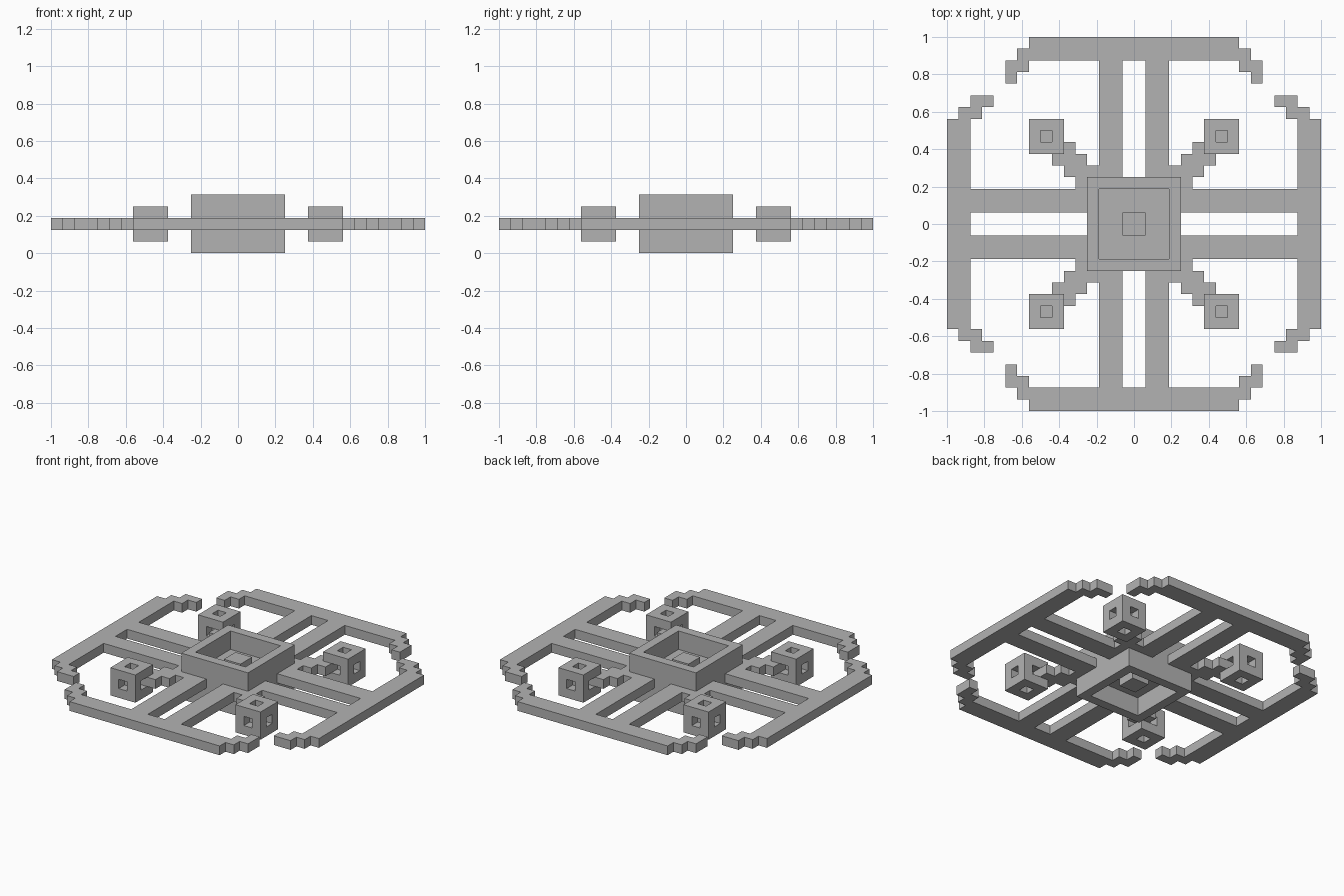
import bpy
import bmesh
from mathutils import Matrix, Vector

U = 1 / 16  # one block of the grid

default_cube = bpy.data.objects.get("Cube")
if default_cube:
    bpy.data.objects.remove(default_cube, do_unlink=True)

grey = bpy.data.materials.new("plain_grey")
grey.use_nodes = True
colour = (0.45, 0.45, 0.45, 1)
grey.diffuse_color = colour
grey.node_tree.nodes["Principled BSDF"].inputs["Base Color"].default_value = colour


def finish(bm, name):
    bmesh.ops.recalc_face_normals(bm, faces=bm.faces[:])
    mesh = bpy.data.meshes.new(name)
    bm.to_mesh(mesh)
    bm.free()
    mesh.materials.append(grey)
    obj = bpy.data.objects.new(name, mesh)
    bpy.context.collection.objects.link(obj)
    return obj


def plate(name, rects):
    """Flat plate from grid rectangles, repeated in four quarter turns."""
    cells = set()
    for x0, y0, x1, y1 in rects:
        for x in range(x0, x1):
            for y in range(y0, y1):
                for turn in range(4):
                    cells.add((x, y))
                    x, y = -y - 1, x
    bm = bmesh.new()
    for x, y in sorted(cells):
        corners = [(x, y), (x + 1, y), (x + 1, y + 1), (x, y + 1)]
        bm.faces.new([bm.verts.new((a * U, b * U, 2 * U)) for a, b in corners])
    bmesh.ops.remove_doubles(bm, verts=bm.verts[:], dist=U / 100)
    new = bmesh.ops.extrude_face_region(bm, geom=bm.faces[:], use_keep_orig=True)
    top = [g for g in new["geom"] if isinstance(g, bmesh.types.BMVert)]
    bmesh.ops.translate(bm, verts=top, vec=(0, 0, U))
    bmesh.ops.recalc_face_normals(bm, faces=bm.faces[:])
    bmesh.ops.dissolve_limit(bm, angle_limit=0.01, verts=bm.verts[:], edges=bm.edges[:])
    return finish(bm, name)


def block(size, centre):
    bm = bmesh.new()
    bmesh.ops.create_cube(bm, size=1)
    bmesh.ops.scale(bm, vec=Vector(size) * U, verts=bm.verts[:])
    bmesh.ops.translate(bm, vec=Vector(centre) * U, verts=bm.verts[:])
    return bm


def step(bm, face, margin, depth):
    """Inset a face, then push it along its normal (negative is inward)."""
    bm.normal_update()
    normal = face.normal.copy()
    bmesh.ops.inset_individual(bm, faces=[face], thickness=margin * U, use_even_offset=True)
    bmesh.ops.inset_individual(bm, faces=[face], thickness=0)
    bmesh.ops.translate(bm, verts=face.verts[:], vec=normal * depth * U)


# Outer rim: straight bars with stepped ends, open at the corners
plate("outer_rim", [(-9, 14, 9, 16), (9, 13, 10, 15), (10, 12, 11, 14),
                    (-10, 13, -9, 15), (-11, 12, -10, 14)])

# Paired spokes from hub to rim
plate("spokes", [(1, 4, 3, 14), (-3, 4, -1, 14)])

# Stepped diagonal arms from hub to pods
plate("diagonal_arms", [(4, 3, 5, 4), (3, 4, 6, 5), (4, 5, 7, 6), (5, 6, 6, 7)])

# Central hub: recessed above and below, with a raised square in each recess
bm = block((8, 8, 5), (0, 0, 2.5))
bm.normal_update()
for face in [f for f in bm.faces if abs(f.normal.z) > 0.9]:
    step(bm, face, 1, -2)
    step(bm, face, 2, 1)
finish(bm, "central_hub")

# Four pods with a square socket in every face
for side_x, x in (("right", -7.5), ("left", 7.5)):
    for side_y, y in (("front", -7.5), ("back", 7.5)):
        bm = block((3, 3, 3), (x, y, 2.5))
        for face in bm.faces[:]:
            step(bm, face, 1, -1)
        finish(bm, f"{side_y}_{side_x}_pod")
